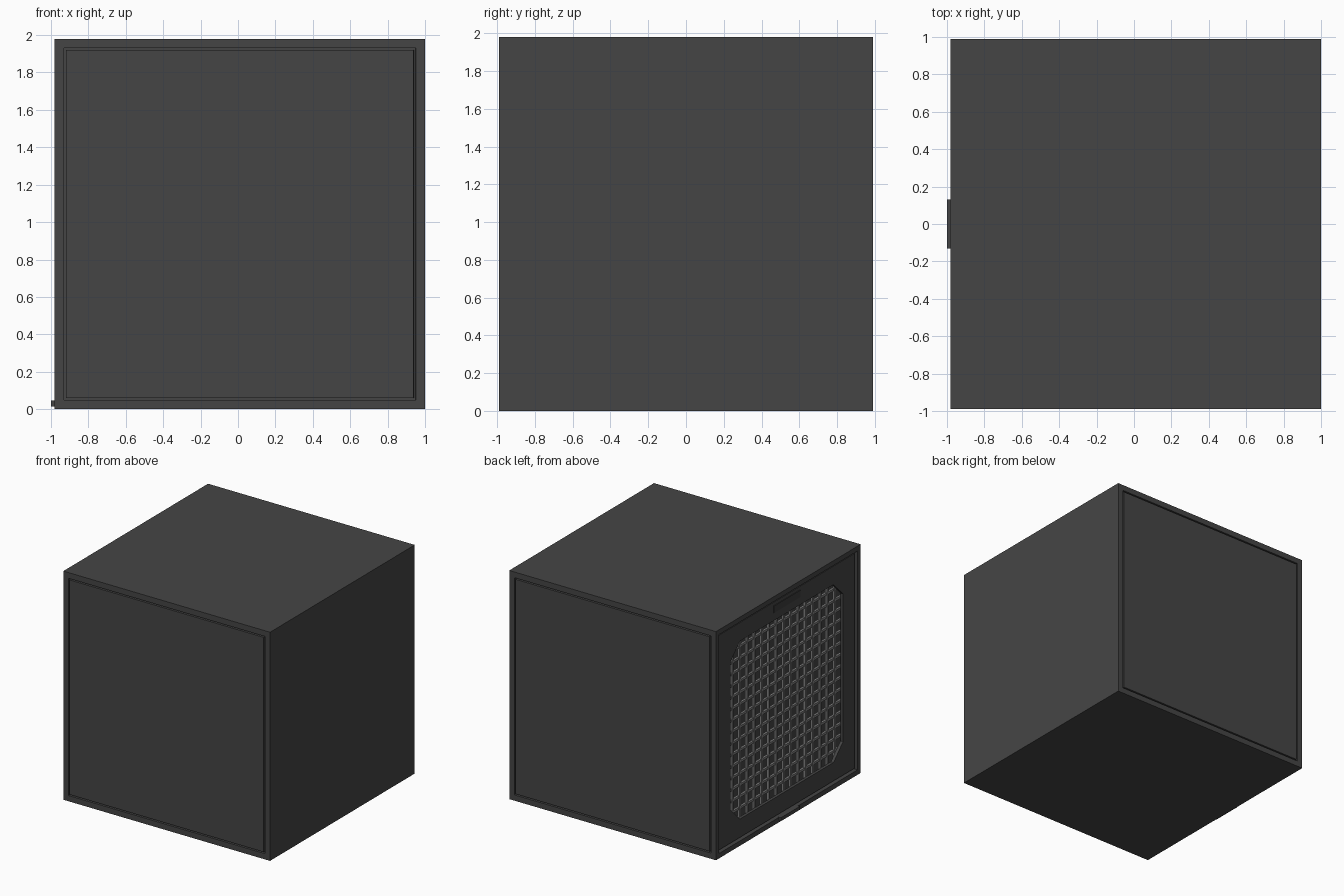
import bpy, bmesh
from mathutils import Vector

if "Cube" in bpy.data.objects:
    bpy.data.objects.remove(bpy.data.objects["Cube"])


def material(name, value):
    m = bpy.data.materials.new(name)
    m.diffuse_color = (value, value, value, 1)
    m.use_nodes = True
    m.node_tree.nodes["Principled BSDF"].inputs["Base Color"].default_value = m.diffuse_color
    return m


CHARCOAL = material("charcoal", 0.06)
DARK = material("dark_charcoal", 0.045)
STEEL = material("grey_steel", 0.22)


def add_object(name, bm, mat):
    bmesh.ops.recalc_face_normals(bm, faces=bm.faces[:])
    me = bpy.data.meshes.new(name)
    bm.to_mesh(me)
    bm.free()
    me.materials.append(mat)
    ob = bpy.data.objects.new(name, me)
    bpy.context.collection.objects.link(ob)
    return ob


def add_box(bm, lo, hi):
    lo, hi = Vector(lo), Vector(hi)
    vs = bmesh.ops.create_cube(bm, size=1)["verts"]
    for v in vs:
        v.co = (lo + hi) / 2 + v.co * (hi - lo)


def box(name, lo, hi, mat):
    bm = bmesh.new()
    add_box(bm, lo, hi)
    return add_object(name, bm, mat)


def inset(bm, face, thickness, depth):
    bmesh.ops.inset_individual(bm, faces=[face], thickness=thickness, depth=depth)


XF = -0.98   # grille side of the case
MID = 0.99   # centre height

# Case: grooved panels on the front and back, deep opening on the left
bm = bmesh.new()
add_box(bm, (XF, -0.99, 0), (1, 0.99, 1.98))
bm.normal_update()
sides = [f for f in bm.faces if abs(f.normal.y) > 0.9]
left = [f for f in bm.faces if f.normal.x < -0.9][0]
for f in sides:
    inset(bm, f, 0.07, 0)
    inset(bm, f, 0.001, -0.02)
    inset(bm, f, 0.014, 0)
    inset(bm, f, 0.001, 0.02)
inset(bm, left, 0.06, 0)
inset(bm, left, 0.0005, -0.12)
add_object("case", bm, CHARCOAL)

# Left panel: square frame with a chamfered window
OUT, IN, CUT = 0.93, 0.77, 0.64
X_PANEL = XF + 0.015
bm = bmesh.new()


def point(y, z):
    return bm.verts.new((X_PANEL, y, MID + z))


for i in range(4):
    # rotate one corner and one straight strip around the window
    def turn(y, z, n=i):
        for _ in range(n):
            y, z = -z, y
        return point(y, z)
    bm.faces.new([turn(*p) for p in
                  ((OUT, CUT), (OUT, OUT), (CUT, OUT), (CUT, IN), (IN, CUT))])
    bm.faces.new([turn(*p) for p in
                  ((OUT, -CUT), (OUT, CUT), (IN, CUT), (IN, -CUT))])
bmesh.ops.remove_doubles(bm, verts=bm.verts[:], dist=0.0001)
bmesh.ops.recalc_face_normals(bm, faces=bm.faces[:])
ext = bmesh.ops.extrude_face_region(bm, geom=bm.faces[:])["geom"]
for v in ext:
    if isinstance(v, bmesh.types.BMVert):
        v.co.x += 0.025
add_object("grille_frame", bm, CHARCOAL)

# Wire grille behind the window
bm = bmesh.new()
X_G, W, STEP = XF + 0.04, 0.01, 0.1
for i in range(-8, 9):
    p = i * STEP
    add_box(bm, (X_G, p - W, MID - 0.82), (X_G + 0.02, p + W, MID + 0.82))
    add_box(bm, (X_G + 0.005, -0.82, MID + p - W),
            (X_G + 0.025, 0.82, MID + p + W))
add_object("wire_grille", bm, STEEL)

# Plain plate above the window and pull tab below it
box("blank_plate", (X_PANEL - 0.006, -0.18, 1.83),
    (X_PANEL + 0.002, 0.18, 1.89), DARK)
box("pull_tab", (-1.0, -0.13, 0.015), (XF + 0.01, 0.13, 0.045), CHARCOAL)
